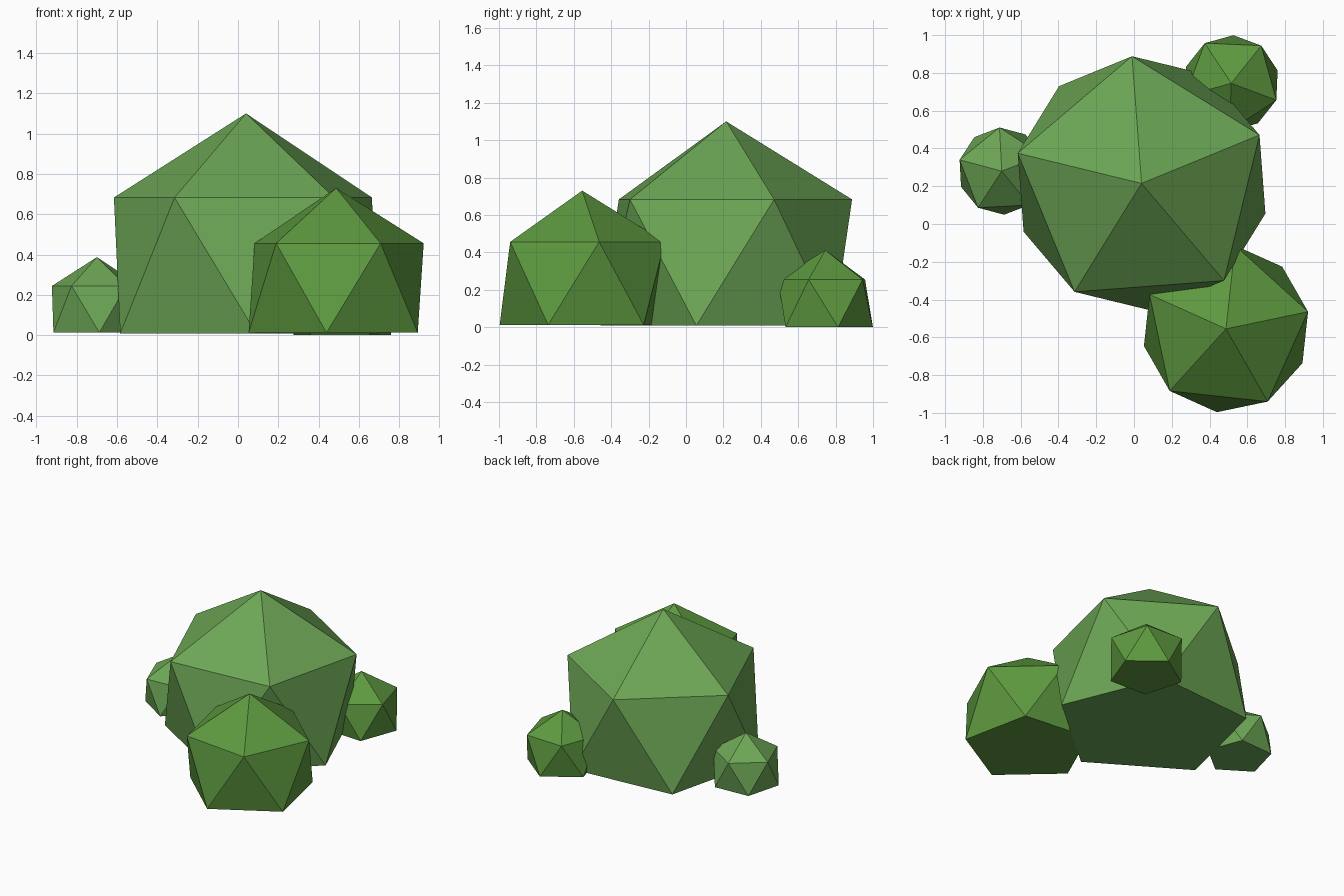
import bpy, bmesh
from math import radians
from mathutils import Matrix

if "Cube" in bpy.data.objects:
    bpy.data.objects.remove(bpy.data.objects["Cube"])


def material(name, color):
    m = bpy.data.materials.new(name)
    m.diffuse_color = color
    m.use_nodes = True
    m.node_tree.nodes["Principled BSDF"].inputs["Base Color"].default_value = m.diffuse_color
    return m


light = material("light_green", (0.15, 0.38, 0.09, 1))
deep = material("deep_green", (0.11, 0.32, 0.05, 1))


def clump(name, x, y, base, top, angle, mat):
    """Icosahedron whose lowest point is flattened into a flat base."""
    r = (top - base) / 1.4472
    bm = bmesh.new()
    bmesh.ops.create_icosphere(bm, subdivisions=1, radius=r)
    # replace the bottom tip with a single flat pentagon
    tip = min(bm.verts, key=lambda v: v.co.z)
    bmesh.ops.dissolve_verts(bm, verts=[tip])
    bmesh.ops.rotate(bm, verts=bm.verts, cent=(0, 0, 0),
                     matrix=Matrix.Rotation(radians(angle), 3, 'Z'))
    bmesh.ops.recalc_face_normals(bm, faces=bm.faces)
    me = bpy.data.meshes.new(name)
    bm.to_mesh(me)
    bm.free()
    me.materials.append(mat)
    ob = bpy.data.objects.new(name, me)
    ob.location = (x, y, top - r)
    bpy.context.collection.objects.link(ob)


# main bush and its three smaller clumps
clump("main_clump", 0.04, 0.215, 0.008, 1.10, 22.3, light)
clump("front_clump", 0.487, -0.555, 0.012, 0.73, 11.8, deep)
clump("left_clump", -0.70, 0.28, 0.013, 0.387, 21, light)
clump("back_clump", 0.515, 0.745, 0.0, 0.412, 51.5, deep)
